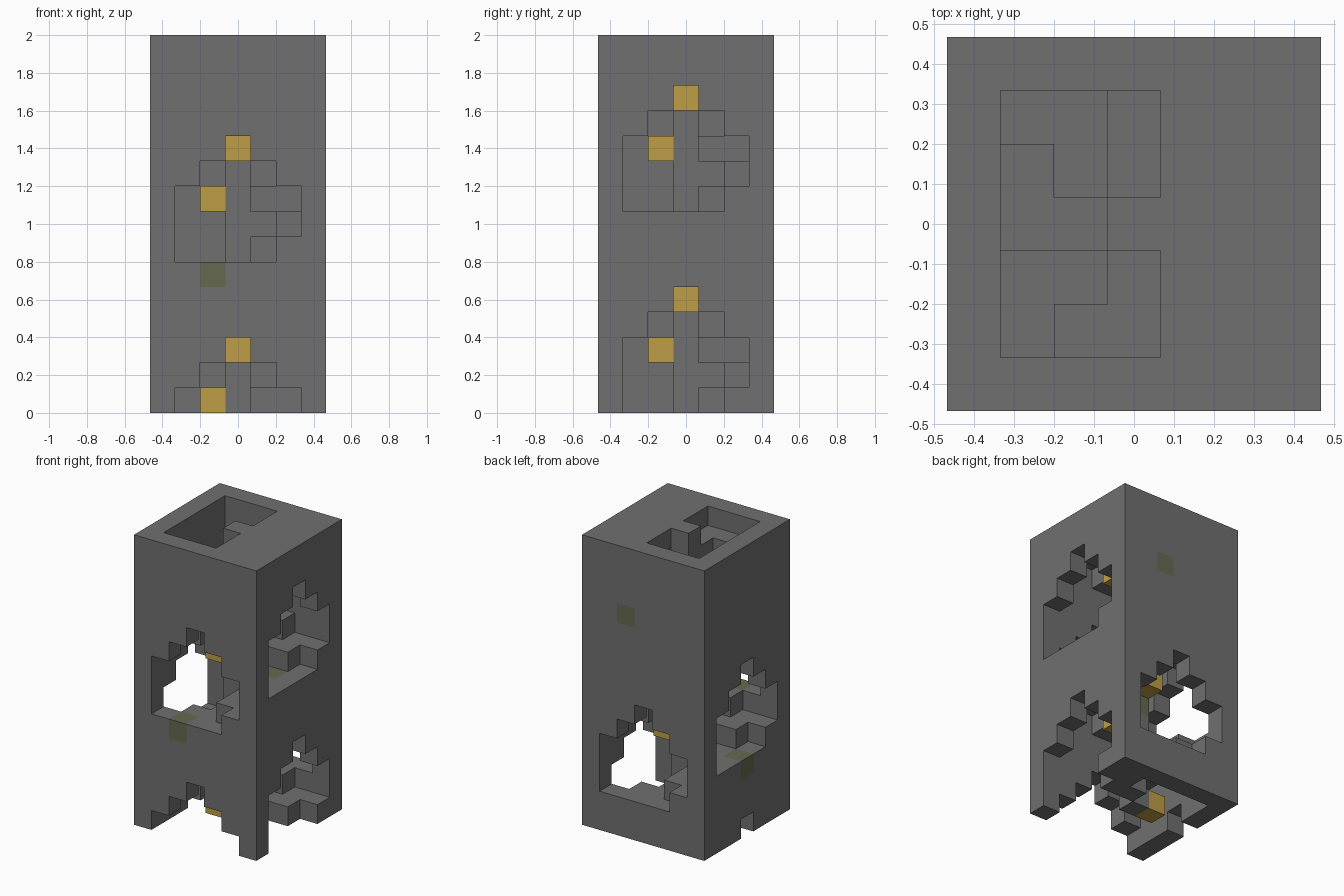
import bpy
import bmesh
from mathutils import Vector

if "Cube" in bpy.data.objects:
    bpy.data.objects.remove(bpy.data.objects["Cube"], do_unlink=True)

HEIGHT = 15          # tower height in blocks
HALF = 3             # blocks from the centre to the outer wall
UNIT = 2 / HEIGHT    # size of one block


def make_material(name, rgb):
    mat = bpy.data.materials.new(name)
    mat.use_nodes = True
    mat.diffuse_color = (*rgb, 1)
    mat.node_tree.nodes["Principled BSDF"].inputs["Base Color"].default_value = (*rgb, 1)
    return mat


stone = make_material("grey stone", (0.16, 0.16, 0.16))
moss = make_material("mossy stone", (0.13, 0.142, 0.078))
glow = make_material("golden light", (0.515, 0.337, 0.062))


def turn(x, y, quarters):
    """Rotate a block position about the tower axis by quarter turns."""
    for _ in range(quarters % 4):
        x, y = -y, x
    return x, y


# Outer walls: a square ring of blocks
span = range(-HALF, HALF + 1)
walls = {(x, y, z) for x in span for y in span for z in range(HEIGHT)
         if max(abs(x), abs(y)) == HALF}

# Stepped arch windows, climbing two blocks per quarter turn
ARCH_HALF_WIDTHS = (2, 2, 2, 1, 0)
for base in range(-4, 9, 2):
    for rise, half_width in enumerate(ARCH_HALF_WIDTHS):
        for u in range(-half_width, half_width + 1):
            if rise == 0 and u == 2:
                continue      # the next stair meets the sill here
            walls.discard((*turn(u, -HALF, (base - 6) // 2), base + rise))

# Central pillar
pillar = {(0, 0, z) for z in range(HEIGHT)}

# Spiral stairs: eight wedge steps per turn, straight and corner in turn
STRAIGHT = ((-1, -2), (0, -2), (0, -1))
CORNER = ((2, -2), (1, -2), (1, -1))
steps = set()
for z in range(HEIGHT - 1):
    wedge = STRAIGHT if z % 2 else CORNER
    quarters = (z - 5) // 2
    steps |= {(*turn(x, y, quarters), z) for x, y in wedge}

# Roof slab over the half of the shaft beyond the stair exit
roof = {(x, y, HEIGHT - 1) for x in (1, 2) for y in range(-2, 3)}

# Lights fixed to the pillar, one per quarter turn
lights = {(*turn(0, -1, (z - 10) // 2), z) for z in range(0, 13, 2)}

# Scattered mossy blocks
mossy = {(-1, -3, 5), (2, 0, 7), (-3, 0, 3), (1, 3, 11), (0, 0, 5)}

solid = walls | pillar | steps | roof | lights
AXES = [Vector(v) for v in ((1, 0, 0), (0, 1, 0), (0, 0, 1))]


def build(name, blocks, materials):
    """Make one object from the exposed sides of its blocks."""
    bm = bmesh.new()
    for block in sorted(blocks):
        centre = Vector(block) + Vector((0, 0, 0.5))
        for i in range(3):
            for sign in (1, -1):
                out = AXES[i] * sign
                if tuple(int(round(c)) for c in Vector(block) + out) in solid:
                    continue
                a, b = AXES[(i + 1) % 3] / 2, AXES[(i + 2) % 3] * sign / 2
                mid = centre + out / 2
                corners = (mid - a - b, mid + a - b, mid + a + b, mid - a + b)
                face = bm.faces.new([bm.verts.new(c * UNIT) for c in corners])
                if len(materials) > 1 and block in mossy:
                    face.material_index = 1
    bmesh.ops.remove_doubles(bm, verts=bm.verts[:], dist=UNIT / 100)
    mesh = bpy.data.meshes.new(name)
    bm.to_mesh(mesh)
    bm.free()
    for mat in materials:
        mesh.materials.append(mat)
    obj = bpy.data.objects.new(name, mesh)
    bpy.context.scene.collection.objects.link(obj)
    return obj


build("outer_walls", walls, [stone, moss])
build("central_pillar", pillar, [stone, moss])
build("spiral_steps", steps, [stone, moss])
build("roof_slab", roof, [stone])
build("pillar_lights", lights, [glow])
